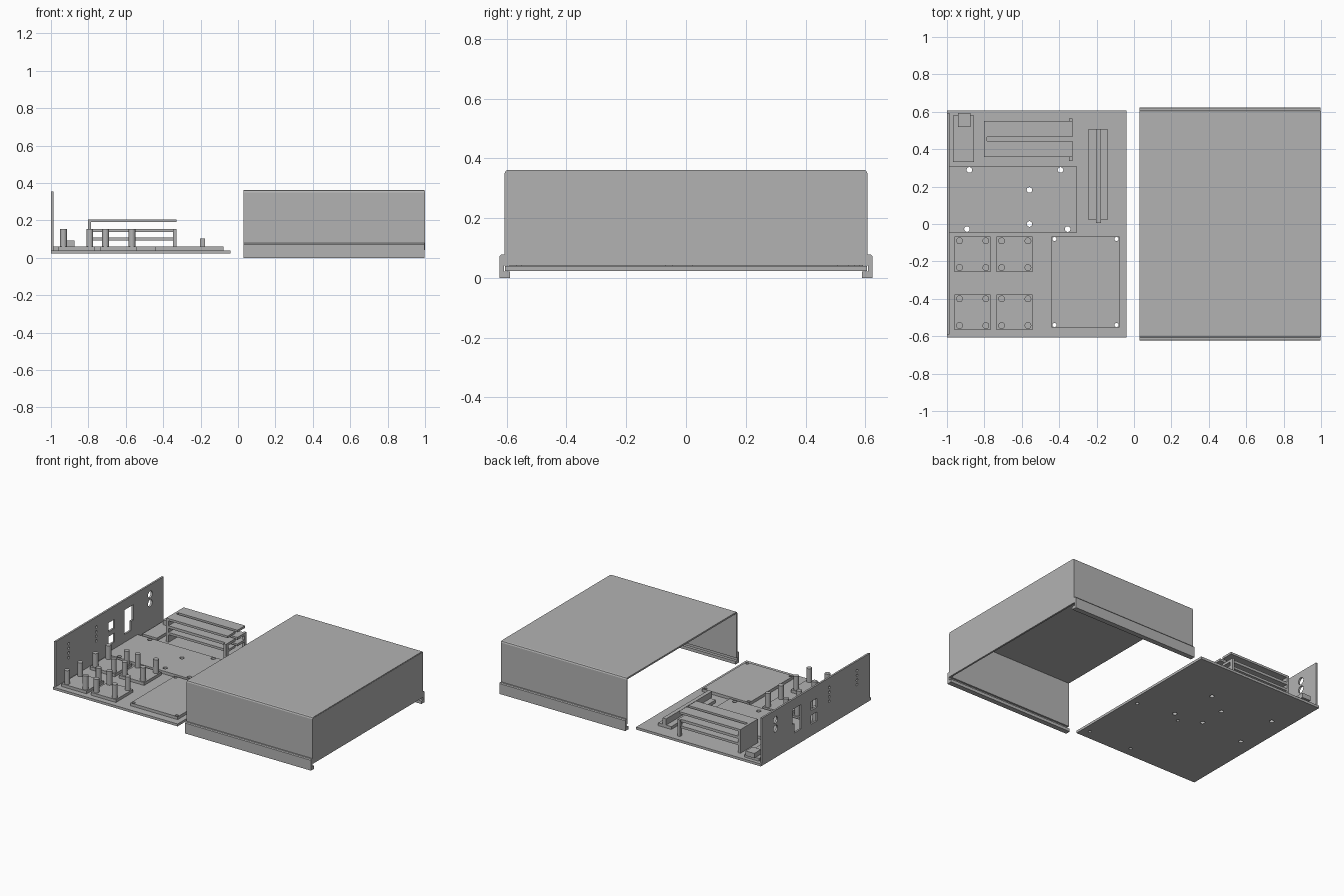
import bpy, bmesh, math

if "Cube" in bpy.data.objects:
    bpy.data.objects.remove(bpy.data.objects["Cube"], do_unlink=True)

GREY = (0.45, 0.45, 0.45, 1)
metal = bpy.data.materials.new("plain_grey")
metal.use_nodes = True
metal.diffuse_color = GREY
metal.node_tree.nodes["Principled BSDF"].inputs["Base Color"].default_value = GREY


def finish(name, bm):
    bmesh.ops.recalc_face_normals(bm, faces=bm.faces)
    mesh = bpy.data.meshes.new(name)
    bm.to_mesh(mesh)
    bm.free()
    mesh.materials.append(metal)
    obj = bpy.data.objects.new(name, mesh)
    bpy.context.collection.objects.link(obj)
    return obj


def add_box(bm, xs, ys, zs):
    verts = bmesh.ops.create_cube(bm, size=1)["verts"]
    for v in verts:
        for i, (a, b) in enumerate((xs, ys, zs)):
            v.co[i] = (a + b) / 2 + v.co[i] * (b - a)


def box(name, xs, ys, zs):
    bm = bmesh.new()
    add_box(bm, xs, ys, zs)
    return finish(name, bm)


def cylinder(name, x, y, z0, z1, r):
    bpy.ops.mesh.primitive_cylinder_add(vertices=24, radius=r, depth=z1 - z0,
                                        location=(x, y, (z0 + z1) / 2))
    obj = bpy.context.object
    obj.name = name
    obj.data.materials.append(metal)
    bpy.ops.object.shade_smooth_by_angle()
    return obj


def cut(target, cutter):
    cutter.hide_render = True
    cutter.hide_set(True)
    cutter.display_type = 'WIRE'
    mod = target.modifiers.new("cut", 'BOOLEAN')
    mod.operation = 'DIFFERENCE'
    mod.solver = 'EXACT'
    mod.object = cutter


def extrude_x(name, points, x0, x1):
    bm = bmesh.new()
    face = bm.faces.new([bm.verts.new((x0, y, z)) for y, z in points])
    new = bmesh.ops.extrude_face_region(bm, geom=[face])["geom"]
    bmesh.ops.translate(bm, vec=(x1 - x0, 0, 0),
                        verts=[g for g in new if isinstance(g, bmesh.types.BMVert)])
    return finish(name, bm)


# Cover: bent shell with grooved rails along both lower edges
half = [(0.595, 0.362), (0.603, 0.359), (0.607, 0.35), (0.607, 0.078),
        (0.619, 0.078), (0.624, 0.072), (0.624, 0), (0.589, 0),
        (0.589, 0.021), (0.609, 0.021), (0.609, 0.041), (0.597, 0.041),
        (0.597, 0.351)]
extrude_x("cover_shell", half + [(-y, z) for y, z in reversed(half)], 0.03, 0.998)
box("cover_end_panel", (0.988, 1.0), (-0.603, 0.603), (0.041, 0.357))

# Base plate and the two large boards share through holes
base = box("base_plate", (-1, -0.04), (-0.606, 0.606), (0.023, 0.04))
BOARD = (0.04, 0.06)
main_board = box("main_board", (-0.987, -0.305), (-0.045, 0.307), BOARD)
power_board = box("power_board", (-0.44, -0.077), (-0.553, -0.067), BOARD)

main_holes = [(-0.88, 0.289), (-0.393, 0.289), (-0.893, -0.027),
              (-0.355, -0.027), (-0.559, 0.182), (-0.559, 0)]
power_holes = [(x, y) for x in (-0.425, -0.093) for y in (-0.08, -0.54)]


def drill(name, holes, r, board):
    bm = bmesh.new()
    for x, y in holes:
        new = bmesh.ops.create_cone(bm, cap_ends=True, segments=20, radius1=r,
                                    radius2=r, depth=0.2)["verts"]
        bmesh.ops.translate(bm, vec=(x, y, 0.04), verts=new)
    tool = finish(name, bm)
    cut(base, tool)
    cut(board, tool)


drill("main_hole_cutter", main_holes, 0.015, main_board)
drill("power_hole_cutter", power_holes, 0.011, power_board)

# Four small boards with tall standoffs
for bx in (-0.96, -0.735):
    for by in (-0.257, -0.567):
        box("small_board", (bx, bx + 0.193), (by, by + 0.19), BOARD)
        for dx in (0.027, 0.168):
            for dy in (0.024, 0.167):
                cylinder("standoff", bx + dx, by + dy, 0.06, 0.155, 0.018)

# Rear panel with connector openings
panel = box("rear_panel", (-1, -0.987), (-0.59, 0.593), (0.04, 0.353))
THROUGH = (-1.1, -0.9)
bm = bmesh.new()
add_box(bm, THROUGH, (-0.012, 0.055), (0.2, 0.262))
add_box(bm, THROUGH, (-0.012, 0.055), (0.105, 0.167))
dots = [(0.445, 0.285, 0.024), (0.445, 0.225, 0.024)]
dots += [(y, 0.285 - 0.032 * i, 0.009) for y in (-0.146, -0.45) for i in range(4)]
for y, z, r in dots:
    new = bmesh.ops.create_cone(bm, cap_ends=True, segments=20, radius1=r,
                                radius2=r, depth=0.2)["verts"]
    for v in new:
        v.co = (v.co.z - 1, v.co.x + y, v.co.y + z)
cut(panel, finish("panel_cutter", bm))
socket = [(0.165, 0.115), (0.235, 0.115), (0.235, 0.18), (0.26, 0.18),
          (0.26, 0.285), (0.165, 0.285)]
cut(panel, extrude_x("socket_cutter", socket, *THROUGH))

# Corner board with its connector
box("corner_board", (-0.968, -0.856), (0.332, 0.58), BOARD)
box("corner_connector", (-0.941, -0.875), (0.519, 0.594), (0.06, 0.093))

# Slotted strip board with an upright card
box("strip_board", (-0.243, -0.142), (0.021, 0.508), BOARD)
box("upright_card", (-0.203, -0.176), (0.005, 0.508), (0.06, 0.103))

# Cage: end plate, paired shelves, and outer posts with ears
box("cage_end_plate", (-0.803, -0.785), (0.358, 0.55), (0.04, 0.205))
for inner, outer, ear in ((0.465, 0.55, 0.564), (0.443, 0.358, 0.337)):
    strip = tuple(sorted((inner, outer)))
    for zs in ((0.19, 0.205), (0.137, 0.155), (0.093, 0.109)):
        box("cage_shelf", (-0.787, -0.33), strip, zs)
    box("cage_post", (-0.348, -0.33), sorted((outer + (inner - outer) * 0.1, ear)),
        (0.04, 0.155))
